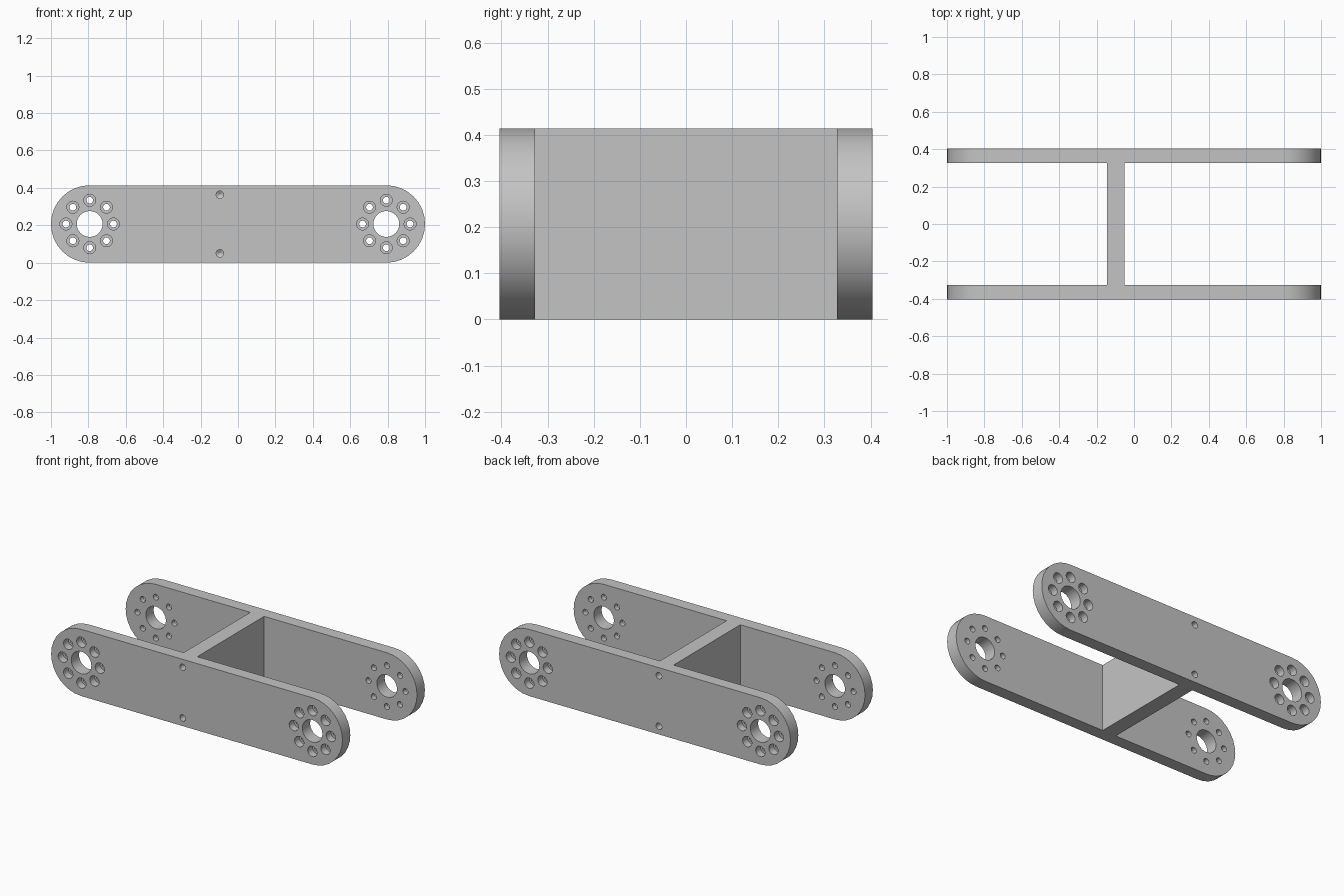
import bpy, bmesh
from math import cos, sin, pi

cube = bpy.data.objects.get("Cube")
if cube:
    bpy.data.objects.remove(cube, do_unlink=True)

HALF_Y, THICK, HEIGHT = 0.404, 0.077, 0.414
R = HEIGHT / 2
PIVOT = 1 - R            # x of the rounded end centres
WEB_X, WEB_W = -0.097, 0.094

grey = bpy.data.materials.new("plain_grey")
grey.use_nodes = True
colour = (0.55, 0.55, 0.55, 1)
grey.diffuse_color = colour
grey.node_tree.nodes["Principled BSDF"].inputs["Base Color"].default_value = colour


def make_object(name, bm):
    bmesh.ops.recalc_face_normals(bm, faces=bm.faces)
    mesh = bpy.data.meshes.new(name)
    bm.to_mesh(mesh)
    bm.free()
    mesh.materials.append(grey)
    obj = bpy.data.objects.new(name, mesh)
    bpy.context.collection.objects.link(obj)
    return obj


def lathe(bm, x, z, side, profile, segs):
    """Closed solid of revolution along y; profile is (radius, y) pairs."""
    rings = [[bm.verts.new((x + r * cos(2 * pi * i / segs), side * y,
                            z + r * sin(2 * pi * i / segs))) for i in range(segs)]
             for r, y in profile]
    for a, b in zip(rings, rings[1:]):
        for i in range(segs):
            j = (i + 1) % segs
            bm.faces.new((a[i], a[j], b[j], b[i]))
    bm.faces.new(rings[0])
    bm.faces.new(rings[-1])


def side_plate(name, side, steps=16):
    """Flat bar with two rounded ends."""
    bm = bmesh.new()
    outline = []
    for end in (1, -1):
        for i in range(steps + 1):
            a = -pi / 2 + pi * i / steps
            outline.append(bm.verts.new((end * (PIVOT + R * cos(a)), side * HALF_Y,
                                         R + end * R * sin(a))))
    face = bm.faces.new(outline)
    out = bmesh.ops.extrude_face_region(bm, geom=[face])["geom"]
    verts = [v for v in out if isinstance(v, bmesh.types.BMVert)]
    bmesh.ops.translate(bm, verts=verts, vec=(0, -side * THICK, 0))
    return make_object(name, bm)


def boolean(target, tool, operation):
    mod = target.modifiers.new(operation.lower(), "BOOLEAN")
    mod.object, mod.operation, mod.solver = tool, operation, "EXACT"
    bpy.context.view_layer.objects.active = target
    bpy.ops.object.modifier_apply(modifier=mod.name)
    bpy.data.objects.remove(tool, do_unlink=True)


# Cross web, reaching partway into both plates
bm = bmesh.new()
bmesh.ops.create_cube(bm, size=1)
for v in bm.verts:
    v.co.x = WEB_X + v.co.x * WEB_W
    v.co.y *= 2 * HALF_Y - THICK
    v.co.z = R + v.co.z * HEIGHT
web = make_object("cross_web", bm)

# Side plates merged with the web into one bracket
bracket = side_plate("bracket", -1)
boolean(bracket, web, "UNION")
boolean(bracket, side_plate("rear_plate", 1), "UNION")

# Bearing bores, rings of counterbored bolt holes, and screw holes into the web
outer, inner, step = HALF_Y + 0.02, HALF_Y - THICK - 0.02, HALF_Y - 0.047
bm = bmesh.new()
for side in (-1, 1):
    for x in (-PIVOT, PIVOT):
        lathe(bm, x, R, side, [(0.069, outer), (0.069, inner)], 32)
        for k in range(8):
            a = k * pi / 4
            lathe(bm, x + 0.127 * cos(a), R + 0.127 * sin(a), side,
                  [(0.032, outer), (0.032, step), (0.018, step), (0.018, inner)], 20)
    for z in (0.05, HEIGHT - 0.05):
        lathe(bm, WEB_X, z, side,
              [(0.02, outer), (0.02, 0.2), (0.002, 0.188)], 20)
boolean(bracket, make_object("hole_cutters", bm), "DIFFERENCE")

# Rounded walls smooth, corners sharp
bpy.ops.object.select_all(action="DESELECT")
bracket.select_set(True)
bpy.context.view_layer.objects.active = bracket
bpy.ops.object.shade_smooth_by_angle(angle=0.5)
